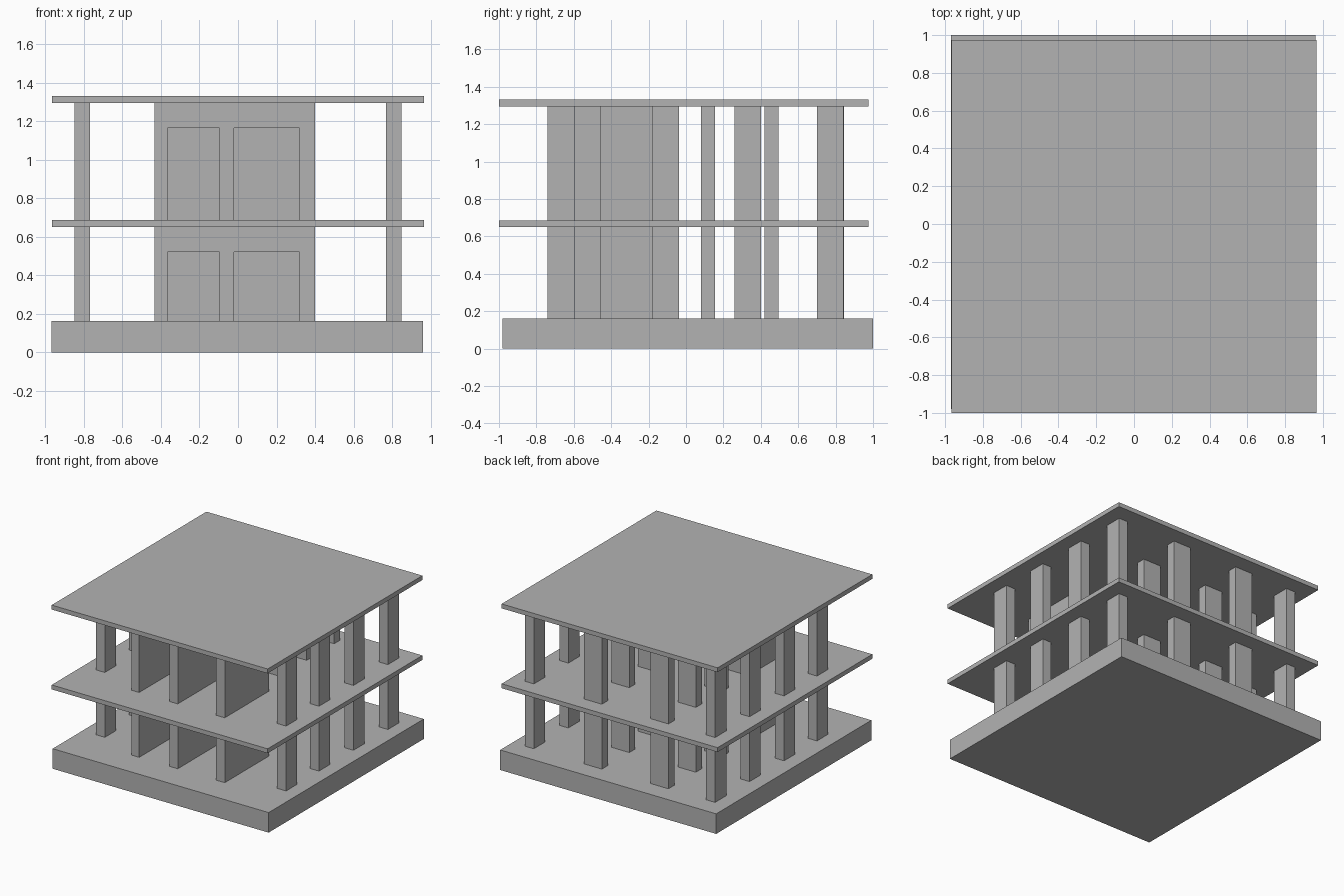
import bpy, bmesh

if "Cube" in bpy.data.objects:
    bpy.data.objects.remove(bpy.data.objects["Cube"])

grey = bpy.data.materials.new("concrete grey")
grey.diffuse_color = (0.45, 0.45, 0.45, 1)
grey.use_nodes = True
grey.node_tree.nodes["Principled BSDF"].inputs["Base Color"].default_value = grey.diffuse_color


def prism(name, outline, z0, z1):
    """Extrude a counter-clockwise plan outline from z0 up to z1."""
    bm = bmesh.new()
    face = bm.faces.new([bm.verts.new((x, y, z0)) for x, y in outline])
    top = bmesh.ops.extrude_face_region(bm, geom=[face])["geom"]
    verts = [v for v in top if isinstance(v, bmesh.types.BMVert)]
    bmesh.ops.translate(bm, verts=verts, vec=(0, 0, z1 - z0))
    bmesh.ops.recalc_face_normals(bm, faces=bm.faces)
    mesh = bpy.data.meshes.new(name)
    bm.to_mesh(mesh)
    bm.free()
    mesh.materials.append(grey)
    obj = bpy.data.objects.new(name, mesh)
    bpy.context.collection.objects.link(obj)
    return obj


def box(name, x0, x1, y0, y1, z0, z1):
    return prism(name, [(x0, y0), (x1, y0), (x1, y1), (x0, y1)], z0, z1)


# Foundation and the two floor plates
box("foundation", -0.97, 0.96, -0.98, 1.0, 0, 0.162)
box("middle_slab", -0.965, 0.965, -1.0, 0.975, 0.65, 0.686)
box("roof_slab", -0.965, 0.965, -1.0, 0.975, 1.295, 1.331)

# Plan of the shaft core: three side walls joined by a rear wall
FRONT, INNER, REAR = -0.74, -0.245, -0.175
core_plan = [(-0.435, FRONT), (-0.365, FRONT), (-0.365, INNER), (-0.095, INNER),
             (-0.095, FRONT), (-0.02, FRONT), (-0.02, INNER), (0.32, INNER),
             (0.32, FRONT), (0.40, FRONT), (0.40, REAR), (-0.435, REAR)]

for storey, z0, z1 in (("lower", 0.162, 0.65), ("upper", 0.686, 1.295)):
    # Edge columns, four on each side
    for y in (-0.60, -0.18, 0.26, 0.70):
        for side, x in (("left", -0.85), ("right", 0.77)):
            box(f"{storey}_{side}_column", x, x + 0.08, y, y + 0.142, z0, z1)

    # Inner piers, three rows of two
    for y in (0.08, 0.42, 0.77):
        for side, x in (("left", -0.435), ("right", 0.16)):
            box(f"{storey}_{side}_pier", x, x + 0.16, y, y + 0.075, z0, z1)

    # Shaft core with a lintel over each opening
    prism(f"{storey}_shaft_core", core_plan, z0, z1)
    for x0, x1 in ((-0.365, -0.095), (-0.02, 0.32)):
        box(f"{storey}_lintel", x0, x1, FRONT, FRONT + 0.075, z1 - 0.13, z1)
